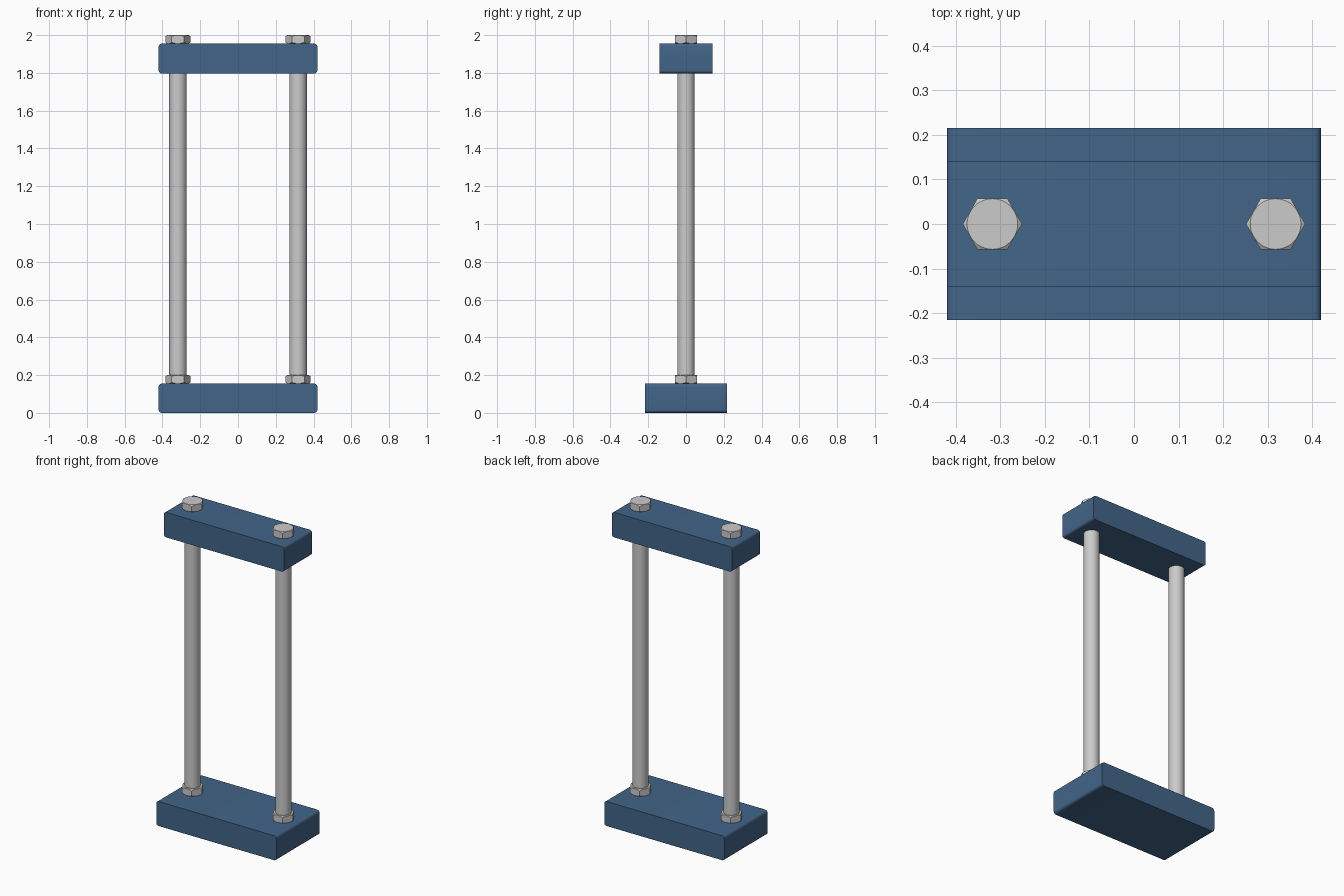
import bpy, bmesh, math

if "Cube" in bpy.data.objects:
    bpy.data.objects.remove(bpy.data.objects["Cube"])

STEEL_X = 0.318   # rod spacing from centre


def finish(name, bm, mat=None, angle=30):
    bmesh.ops.recalc_face_normals(bm, faces=bm.faces)
    me = bpy.data.meshes.new(name)
    bm.to_mesh(me)
    bm.free()
    ob = bpy.data.objects.new(name, me)
    bpy.context.collection.objects.link(ob)
    if mat:
        me.materials.append(mat)
    bpy.ops.object.select_all(action='DESELECT')
    ob.select_set(True)
    bpy.context.view_layer.objects.active = ob
    bpy.ops.object.shade_smooth_by_angle(angle=math.radians(angle))
    return ob


# Block: rounded rectangle in XZ, extruded along Y
def block(name, hx, hy, z0, z1, mat, r=0.016, seg=6):
    bm = bmesh.new()
    prof = []
    corners = [(hx - r, z1 - r), (-hx + r, z1 - r), (-hx + r, z0 + r), (hx - r, z0 + r)]
    for q, (cx, cz) in enumerate(corners):
        for i in range(seg + 1):
            a = (q + i / seg) * math.pi / 2
            prof.append(bm.verts.new((cx + r * math.cos(a), -hy, cz + r * math.sin(a))))
    face = bm.faces.new(prof)
    ext = bmesh.ops.extrude_face_region(bm, geom=[face], use_keep_orig=True)
    moved = [g for g in ext['geom'] if isinstance(g, bmesh.types.BMVert)]
    bmesh.ops.translate(bm, verts=moved, vec=(0, 2 * hy, 0))
    return finish(name, bm, mat)


# Hex nut: hexagon outline whose corners are trimmed by a cone at both ends
def hex_nut(name, x, z0, z1, apothem=0.0577, slope=0.7, n=48):
    bm = bmesh.new()
    rings = [[], [], [], []]
    for i in range(n):
        a = 2 * math.pi * i / n
        off = (a % (math.pi / 3)) - math.pi / 6
        rad = apothem / math.cos(off)
        drop = (rad - apothem * 0.985) * slope
        for ring, (r, z) in zip(rings, [(apothem * 0.985, z0), (rad, z0 + drop),
                                        (rad, z1 - drop), (apothem * 0.985, z1)]):
            ring.append(bm.verts.new((x + r * math.cos(a), r * math.sin(a), z)))
    for lo, hi in zip(rings, rings[1:]):
        for i in range(n):
            j = (i + 1) % n
            bm.faces.new((lo[i], lo[j], hi[j], hi[i]))
    bm.faces.new(rings[0])
    bm.faces.new(rings[3])
    return finish(name, bm, angle=20)


# Rod: plain cylinder
def rod(name, x, z0, z1, r=0.046):
    bm = bmesh.new()
    bmesh.ops.create_cone(bm, cap_ends=True, segments=48, radius1=r, radius2=r, depth=z1 - z0)
    bmesh.ops.translate(bm, verts=bm.verts, vec=(x, 0, (z0 + z1) / 2))
    return finish(name, bm)


blue = bpy.data.materials.new("blue_paint")
blue.diffuse_color = (0.055, 0.13, 0.25, 1)
blue.use_nodes = True
blue.node_tree.nodes["Principled BSDF"].inputs["Base Color"].default_value = blue.diffuse_color

# Base and top blocks
block("base_block", 0.42, 0.216, 0.0, 0.155, blue)
block("top_block", 0.42, 0.14, 1.797, 1.955, blue)

# Two rods, each with a lower and an upper nut
for side, sx in (("left", -1), ("right", 1)):
    x = sx * STEEL_X
    rod(side + "_rod", x, 0.15, 1.96)
    hex_nut(side + "_lower_nut", x, 0.155, 0.2)
    hex_nut(side + "_upper_nut", x, 1.955, 2.0)
